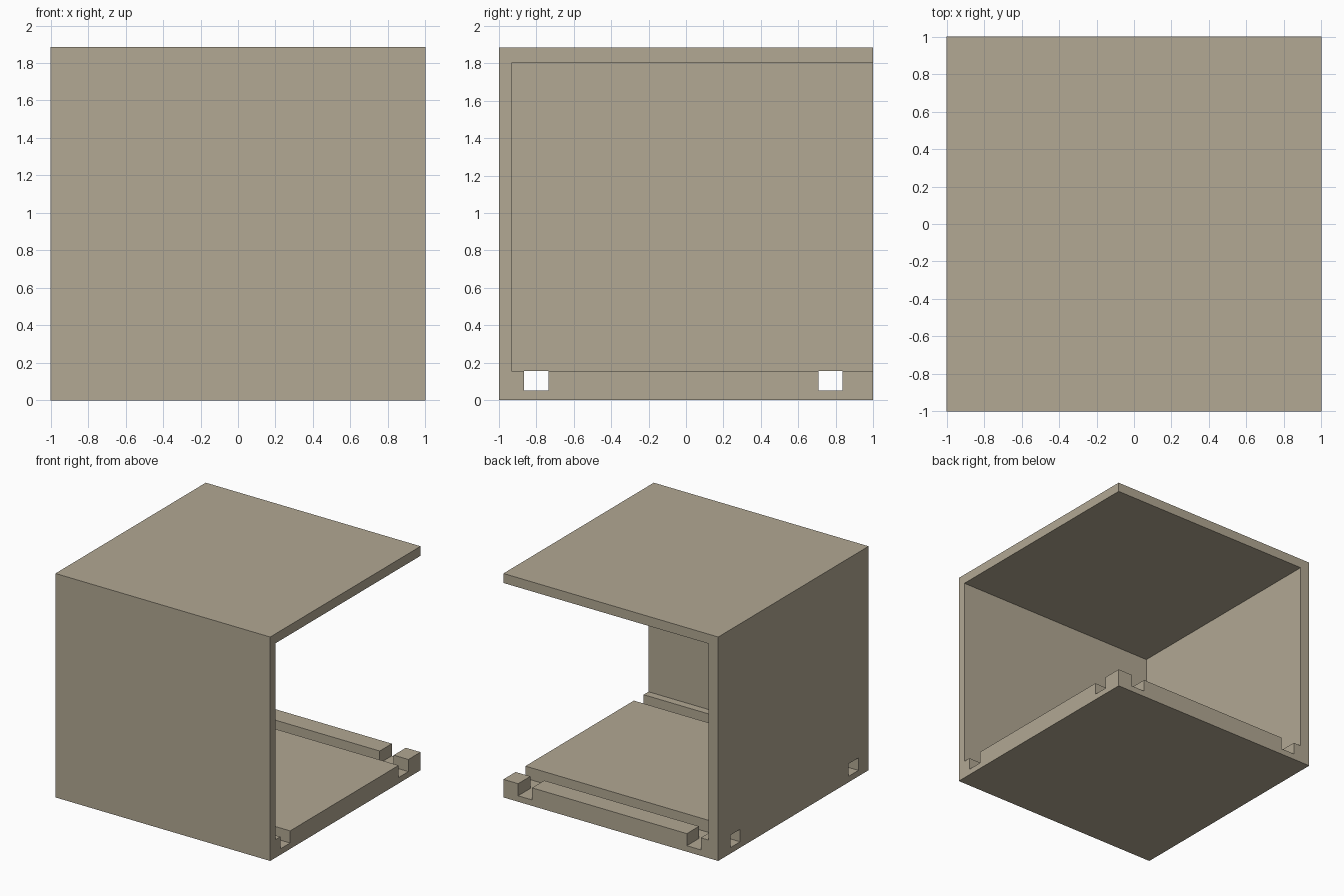
import bpy

if "Cube" in bpy.data.objects:
    bpy.data.objects.remove(bpy.data.objects["Cube"])

tan = bpy.data.materials.new("warm_tan")
tan.diffuse_color = (0.445, 0.392, 0.292, 1)
tan.use_nodes = True
tan.node_tree.nodes["Principled BSDF"].inputs["Base Color"].default_value = tan.diffuse_color


def box(name, x, y, z):
    """Axis-aligned box from (min, max) ranges."""
    bpy.ops.mesh.primitive_cube_add(size=1)
    o = bpy.context.object
    o.name = o.data.name = name
    lo, hi = zip(x, y, z)
    for v in o.data.vertices:
        v.co = [hi[i] if v.co[i] > 0 else lo[i] for i in range(3)]
    o.data.materials.append(tan)
    return o


def cut(target, x, y, z):
    """Subtract a box from the target and discard the cutter."""
    cutter = box("cutter", x, y, z)
    cutter.hide_render = True
    m = target.modifiers.new("cut", 'BOOLEAN')
    m.operation = 'DIFFERENCE'
    m.solver = 'EXACT'
    m.object = cutter
    bpy.context.view_layer.objects.active = target
    bpy.ops.object.modifier_apply(modifier=m.name)
    bpy.data.objects.remove(cutter, do_unlink=True)


# Outer casing: base, front wall, left wall and top in one solid
casing = box("open_casing", (-1, 1), (-1, 1), (0, 1.885))

# Cavity, open on the right and back sides
cut(casing, (-0.91, 1.2), (-0.93, 1.2), (0.152, 1.805))

# Long floor grooves running left to right, through the left wall
slot_z = (0.05, 0.155)
for y0, y1 in ((-0.865, -0.735), (0.708, 0.838)):
    cut(casing, (-1.2, 1.2), (y0, y1), slot_z)

# Short notches across the back rail
for x0, x1 in ((-0.838, -0.708), (0.733, 0.863)):
    cut(casing, (x0, x1), (0.77, 1.2), slot_z)

for p in casing.data.polygons:
    p.use_smooth = False
